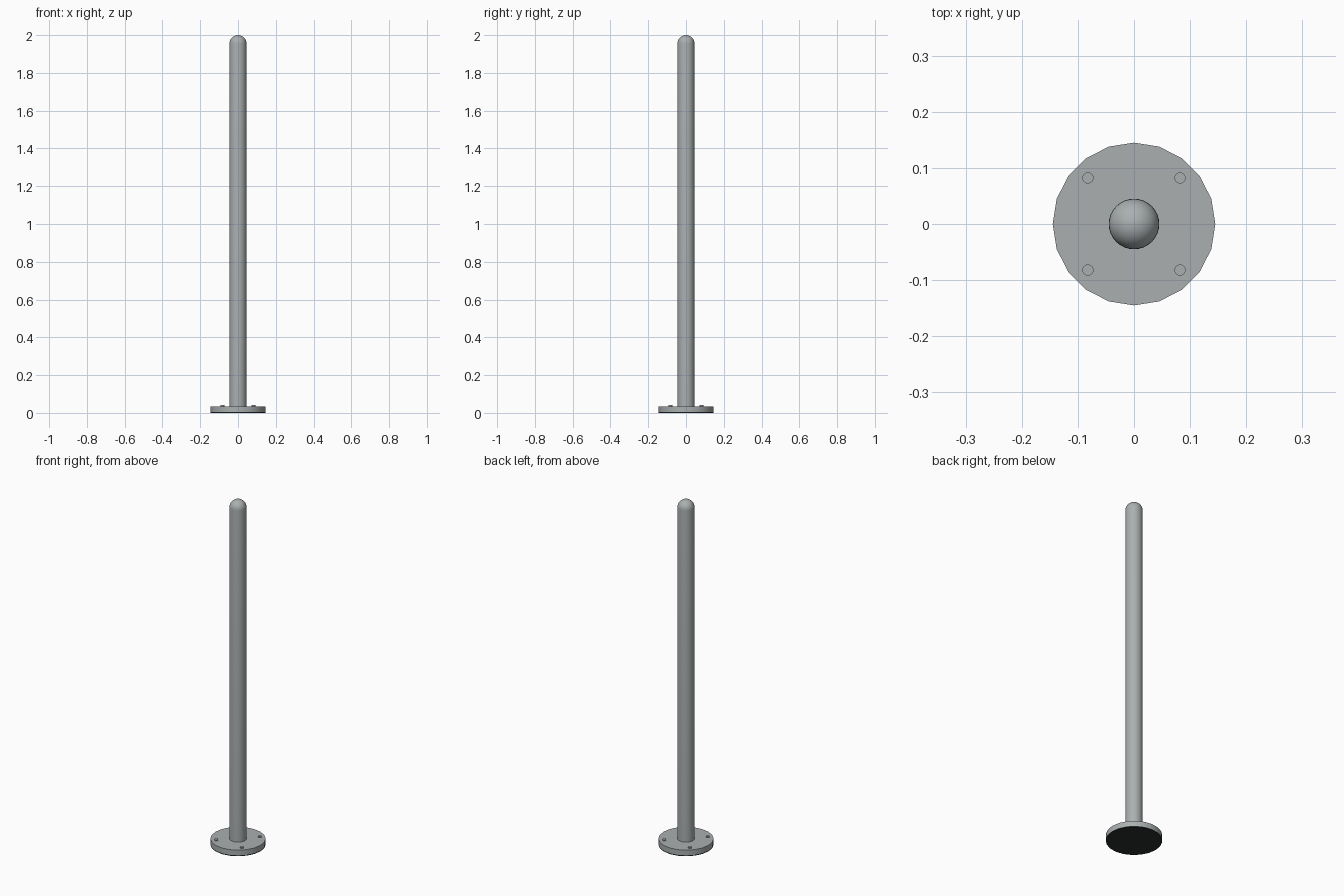
import bpy, math

if "Cube" in bpy.data.objects:
    bpy.data.objects.remove(bpy.data.objects["Cube"])


def material(name, rgb):
    m = bpy.data.materials.new(name)
    m.diffuse_color = (*rgb, 1.0)
    m.use_nodes = True
    m.node_tree.nodes["Principled BSDF"].inputs["Base Color"].default_value = m.diffuse_color
    return m


steel = material("steel_grey", (0.40, 0.43, 0.435))
rubber = material("dark_rubber", (0.025, 0.03, 0.03))


def lathe(name, profile, sides, mat, loc=(0, 0, 0)):
    """Solid of revolution from (radius, z) points, closed by end caps or a pole."""
    verts, faces, rings = [], [], []
    for r, z in profile:
        if r < 1e-6:
            rings.append([len(verts)])
            verts.append((0, 0, z))
        else:
            rings.append(list(range(len(verts), len(verts) + sides)))
            verts += [(r * math.cos(2 * math.pi * i / sides),
                       r * math.sin(2 * math.pi * i / sides), z) for i in range(sides)]
    for a, b in zip(rings, rings[1:]):
        for i in range(sides):
            j = (i + 1) % sides
            if len(b) == 1:
                faces.append((a[i], a[j], b[0]))
            else:
                faces.append((a[i], a[j], b[j], b[i]))
    faces.append(tuple(reversed(rings[0])))
    if len(rings[-1]) > 1:
        faces.append(tuple(rings[-1]))
    me = bpy.data.meshes.new(name)
    me.from_pydata(verts, [], faces)
    me.materials.append(mat)
    ob = bpy.data.objects.new(name, me)
    ob.location = loc
    bpy.context.collection.objects.link(ob)
    bpy.ops.object.select_all(action='DESELECT')
    ob.select_set(True)
    bpy.context.view_layer.objects.active = ob
    bpy.ops.object.shade_smooth_by_angle(angle=math.radians(30))
    return ob


# Thin dark pad under the flange
lathe("base_pad", [(0.145, 0.0), (0.145, 0.005)], 20, rubber)

# Twenty-sided mounting flange
lathe("base_flange", [(0.145, 0.005), (0.145, 0.035)], 20, steel)

# Post with a hemispherical cap
R, TOP = 0.045, 2.0
dome = [(R * math.cos(a), TOP - R + R * math.sin(a))
        for a in (math.pi / 2 * k / 8 for k in range(8))]
lathe("post", [(R, 0.03)] + dome + [(0, TOP)], 32, steel)

# Four bolts around the post
for sx in (-1, 1):
    for sy in (-1, 1):
        lathe("flange_bolt", [(0.01, 0.03), (0.01, 0.041)], 16, steel,
              (sx * 0.082, sy * 0.082, 0))
